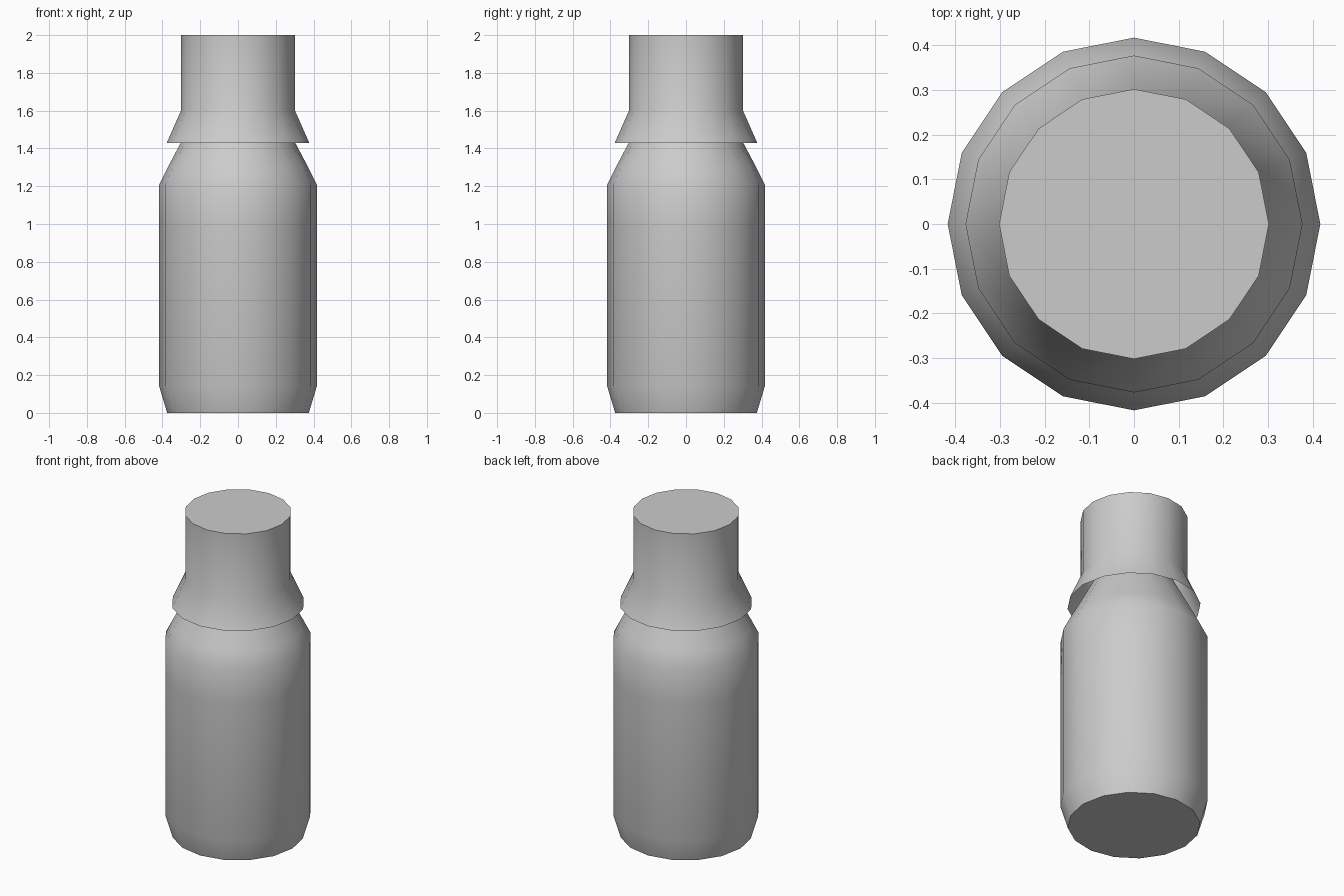
import bpy, bmesh, math

if "Cube" in bpy.data.objects:
    bpy.data.objects.remove(bpy.data.objects["Cube"])

SIDES = 16


def lathe(name, profile, close_bottom, close_top):
    """Spin a (radius, height) profile around z into a 16-sided part."""
    bm = bmesh.new()
    rings = []
    for r, z in profile:
        angles = [2 * math.pi * i / SIDES for i in range(SIDES)]
        rings.append([bm.verts.new((r * math.cos(a), r * math.sin(a), z)) for a in angles])
    for low, high in zip(rings, rings[1:]):
        for i in range(SIDES):
            j = (i + 1) % SIDES
            bm.faces.new((low[i], low[j], high[j], high[i]))
    if close_bottom:
        bm.faces.new(rings[0][::-1])
    if close_top:
        bm.faces.new(rings[-1])
    mesh = bpy.data.meshes.new(name)
    bm.to_mesh(mesh)
    bm.free()
    obj = bpy.data.objects.new(name, mesh)
    bpy.context.collection.objects.link(obj)
    bpy.ops.object.select_all(action='DESELECT')
    obj.select_set(True)
    bpy.context.view_layer.objects.active = obj
    bpy.ops.object.shade_smooth_by_angle(angle=math.radians(40))
    return obj


# Bottle body, its shoulder tapering up inside the cap
lathe("bottle_body",
      [(0.375, 0), (0.417, 0.14), (0.417, 1.0), (0.417, 1.21),
       (0.372, 1.30), (0.303, 1.43), (0.22, 1.59)],
      True, True)

# Cap with a flared skirt, open underneath
lathe("cap", [(0.377, 1.43), (0.302, 1.60), (0.302, 2.0)], False, True)
